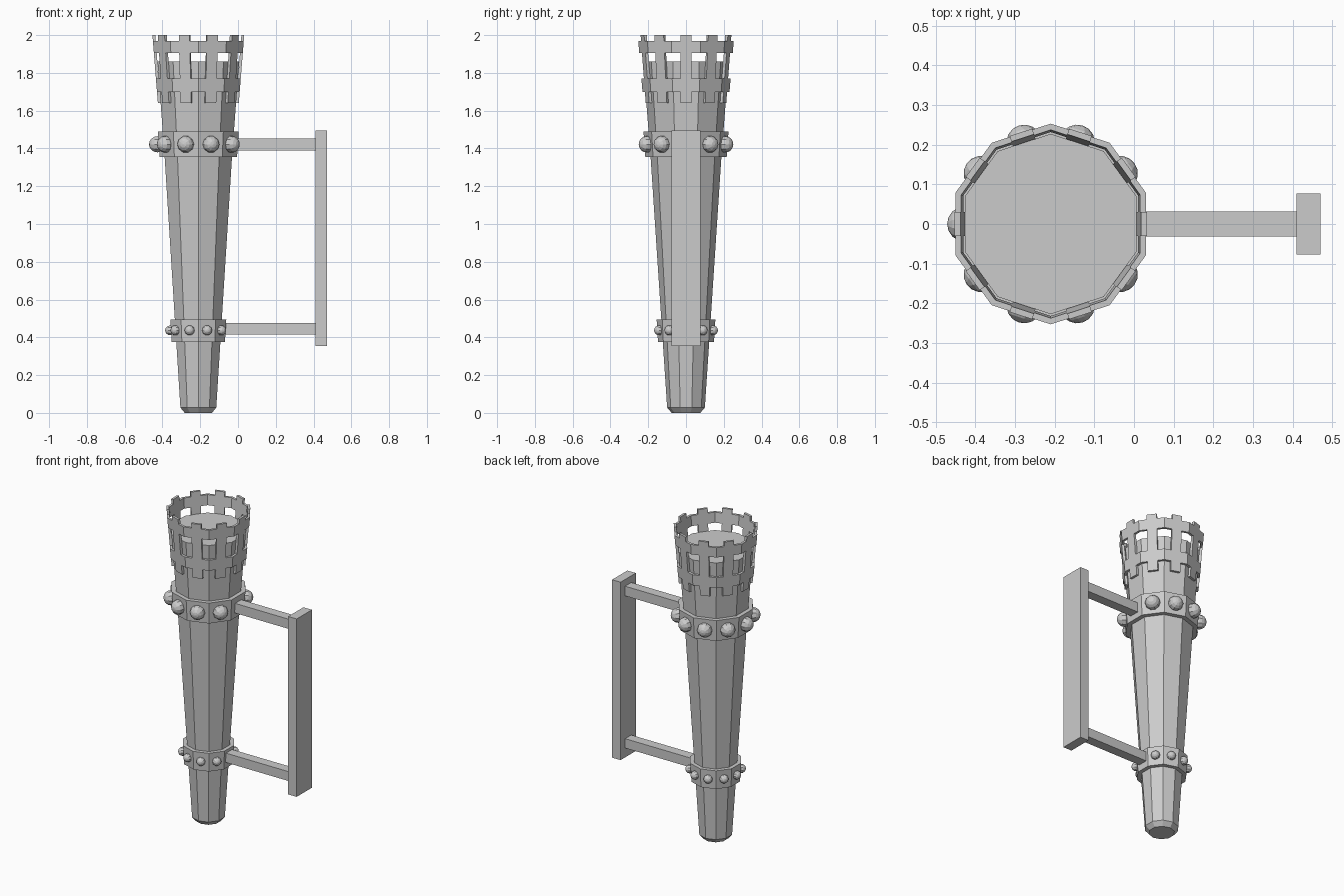
import bpy, math
from mathutils import Matrix, Vector

if "Cube" in bpy.data.objects:
    bpy.data.objects.remove(bpy.data.objects["Cube"])

CX = -0.21          # torch axis
N = 10              # sides; flats face +x and -x
C18 = math.cos(math.pi / N)


def add_mesh(name, verts, faces):
    me = bpy.data.meshes.new(name)
    me.from_pydata(verts, [], faces)
    ob = bpy.data.objects.new(name, me)
    bpy.context.collection.objects.link(ob)
    return ob


def loft(name, profile, closed=False):
    """Ten-sided lathe of (flat distance, z) pairs; closed makes a hollow tube."""
    verts = [(CX + d / C18 * math.cos(math.tau * (k + .5) / N),
              d / C18 * math.sin(math.tau * (k + .5) / N), z)
             for d, z in profile for k in range(N)]
    m = len(profile)
    faces = [(i * N + k, i * N + (k + 1) % N,
              (i + 1) % m * N + (k + 1) % N, (i + 1) % m * N + k)
             for i in range(m if closed else m - 1) for k in range(N)]
    if not closed:
        faces += [tuple(reversed(range(N))), tuple(range((m - 1) * N, m * N))]
    return add_mesh(name, verts, faces)


def box(name, x0, x1, hy, z0, z1):
    v = [(x, y, z) for x in (x0, x1) for y in (-hy, hy) for z in (z0, z1)]
    f = [(0, 1, 3, 2), (4, 6, 7, 5), (0, 4, 5, 1),
         (2, 3, 7, 6), (0, 2, 6, 4), (1, 5, 7, 3)]
    return add_mesh(name, v, f)


def outer(z):       # flared outer surface of the crown basket
    return 0.243 - 0.08 * (2.0 - z)


T = 0.015           # basket thickness


def crown_posts(name, z0, z1, hw=0.03):
    verts, faces = [], []
    for k in range(N):
        rot = Matrix.Rotation(math.tau * k / N, 3, 'Z')
        b = len(verts)
        for off in (-T, 0):
            for u in (-hw, hw):
                for z in (z0, z1):
                    verts.append(rot @ Vector((outer(z) + off, u, z)) + Vector((CX, 0, 0)))
        faces += [tuple(b + i for i in f) for f in
                  ((0, 1, 3, 2), (4, 6, 7, 5), (0, 4, 5, 1),
                   (2, 3, 7, 6), (0, 2, 6, 4), (1, 5, 7, 3))]
    return add_mesh(name, verts, faces)


def crown_band(name, z0, z1):
    return loft(name, [(outer(z0), z0), (outer(z1), z1),
                       (outer(z1) - T, z1), (outer(z0) - T, z0)], True)


def studs(name, dist, z, r):
    # no stud where the bracket arm joins
    for k in range(1, N):
        a = math.tau * k / N
        bpy.ops.mesh.primitive_uv_sphere_add(
            segments=10, ring_count=8, radius=r,
            location=(CX + dist * math.cos(a), dist * math.sin(a), z),
            rotation=(0, math.pi / 2, a))
        bpy.context.object.name = f"{name}_{k}"


# tapered shaft
loft("shaft", [(0.072, 0), (0.095, 0.028), (0.178, 1.35), (0.216, 1.86)])

# collars with studs
loft("lower_collar", [(0.141, 0.375), (0.148, 0.495)])
loft("upper_collar", [(0.205, 1.355), (0.214, 1.49)])
studs("lower_stud", 0.149, 0.437, 0.027)
studs("upper_stud", 0.216, 1.422, 0.045)

# crown basket
crown_band("crown_upper_band", 1.905, 1.97)
crown_band("crown_lower_band", 1.70, 1.77)
crown_posts("crown_lower_teeth", 1.64, 1.70)
crown_posts("crown_posts", 1.77, 1.905)
crown_posts("crown_upper_teeth", 1.97, 2.0)

# wall bracket
box("wall_plate", 0.41, 0.47, 0.077, 0.355, 1.495)
box("upper_arm", -0.02, 0.41, 0.031, 1.39, 1.452)
box("lower_arm", -0.09, 0.41, 0.031, 0.415, 0.475)
